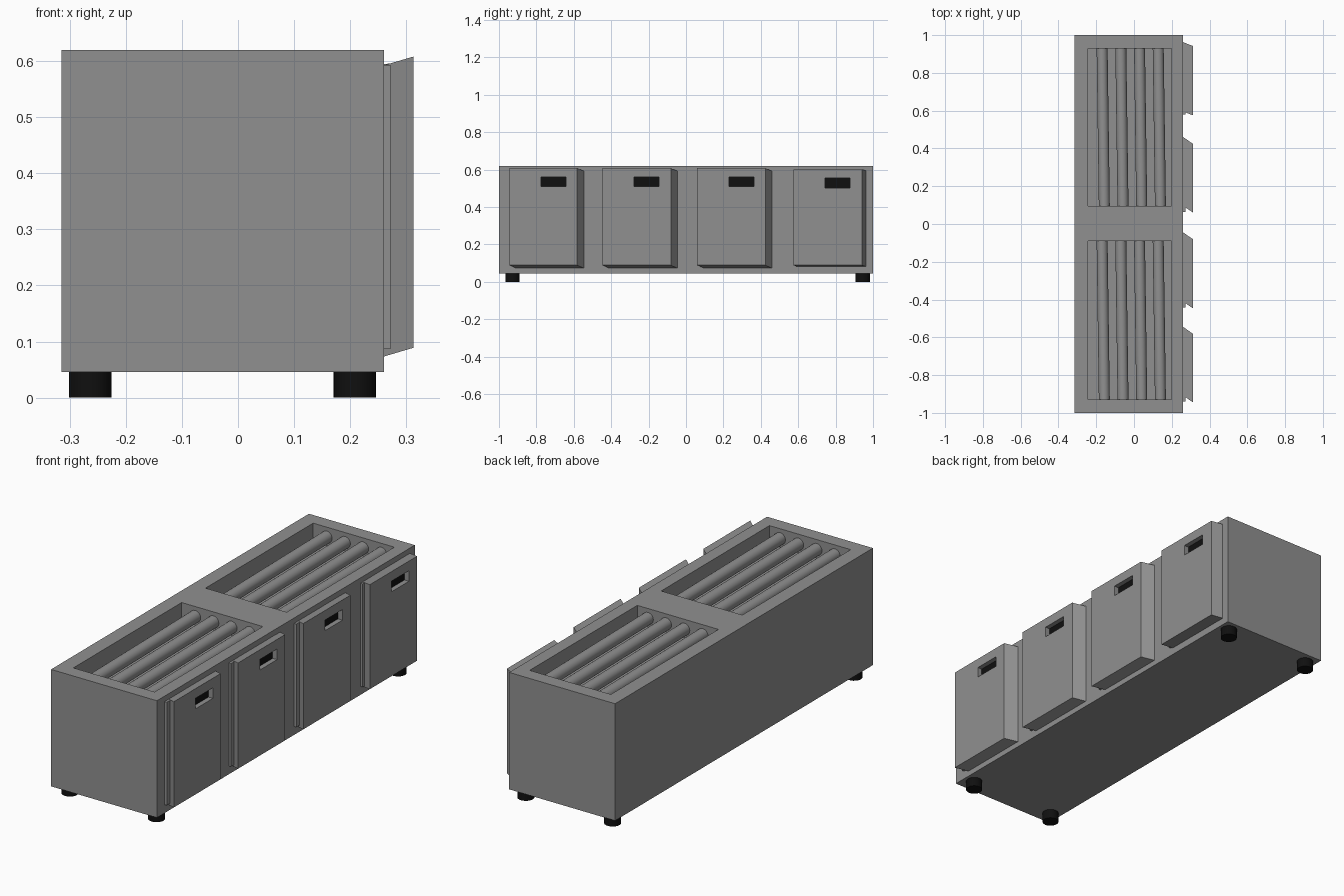
import bpy, bmesh, math
from mathutils import Matrix

if "Cube" in bpy.data.objects:
    bpy.data.objects.remove(bpy.data.objects["Cube"])


def material(name, rgb):
    m = bpy.data.materials.new(name)
    m.diffuse_color = (*rgb, 1)
    m.use_nodes = True
    m.node_tree.nodes["Principled BSDF"].inputs["Base Color"].default_value = m.diffuse_color
    return m


GREY = material("mid grey", (0.28, 0.28, 0.28))
BLACK = material("black", (0.005, 0.005, 0.005))


def finish(name, bm, mat):
    me = bpy.data.meshes.new(name)
    bm.to_mesh(me)
    bm.free()
    me.materials.append(mat)
    ob = bpy.data.objects.new(name, me)
    bpy.context.collection.objects.link(ob)
    return ob


def box(name, x, y, z, mat, shift=(0, 0)):
    """Box from ranges; shift moves the low-x side in y and z."""
    bm = bmesh.new()
    bmesh.ops.create_cube(bm, size=1)
    for v in bm.verts:
        low = v.co.x < 0
        v.co = [r[0] if c < 0 else r[1] for c, r in zip(v.co, (x, y, z))]
        if low:
            v.co.y += shift[0]
            v.co.z += shift[1]
    return finish(name, bm, mat)


def cylinder(name, radius, length, matrix, mat, sides=24):
    bm = bmesh.new()
    bmesh.ops.create_cone(bm, cap_ends=True, segments=sides, radius1=radius,
                          radius2=radius, depth=length, matrix=matrix)
    for f in bm.faces:
        f.smooth = len(f.verts) == 4
    for e in bm.edges:
        e.smooth = all(f.smooth for f in e.link_faces)
    return finish(name, bm, mat)


def cut(target, cutter):
    mod = target.modifiers.new("cut", 'BOOLEAN')
    mod.operation = 'DIFFERENCE'
    mod.solver = 'EXACT'
    mod.object = cutter
    bpy.context.view_layer.objects.active = target
    bpy.ops.object.modifier_apply(modifier=mod.name)
    bpy.data.objects.remove(cutter)


# cabinet body with two open wells in the top
body = box("cabinet_body", (-0.315, 0.26), (-1, 1), (0.046, 0.62), GREY)
for y in ((-0.93, -0.09), (0.095, 0.93)):
    cut(body, box("well_cutter", (-0.243, 0.198), y, (0.53, 0.7), GREY))

    # slightly skewed round bars spanning each well
    for i in range(4):
        m = (Matrix.Translation((-0.163 + 0.099 * i, sum(y) / 2, 0.572))
             @ Matrix.Rotation(0.014, 4, 'Z')
             @ Matrix.Rotation(math.pi / 2, 4, 'X'))
        cylinder("well_bar", 0.029, y[1] - y[0] + 0.02, m, GREY)

# slanted doors: start y, end y, slant in y and z, top z
doors = [(-0.945, -0.582, 0.038, -0.016, 0.608),
         (-0.447, -0.081, 0.037, -0.016, 0.608),
         (0.060, 0.424, 0.037, -0.016, 0.608),
         (0.575, 0.942, 0.021, -0.008, 0.602)]
for y0, y1, dy, dz, top in doors:
    box("door_back_plate", (0.255, 0.272), (y0 + 0.004, y1), (0.087, 0.593), GREY)
    door = box("door", (0.259, 0.313), (y0, y1), (0.089, top), GREY, (dy, dz))

    # recessed hand slot with a dark back
    ym, zm = y0 + 0.236, top - 0.073
    sy, sz = (ym - 0.067, ym + 0.067), (zm - 0.026, zm + 0.026)
    cut(door, box("slot_cutter", (0.285, 0.35), sy, sz, GREY))
    box("slot_back", (0.282, 0.289), sy, sz, BLACK)

# round feet
for x in (-0.263, 0.208):
    for y in (-0.928, 0.945):
        cylinder("foot", 0.038, 0.05, Matrix.Translation((x, y, 0.025)), BLACK)
